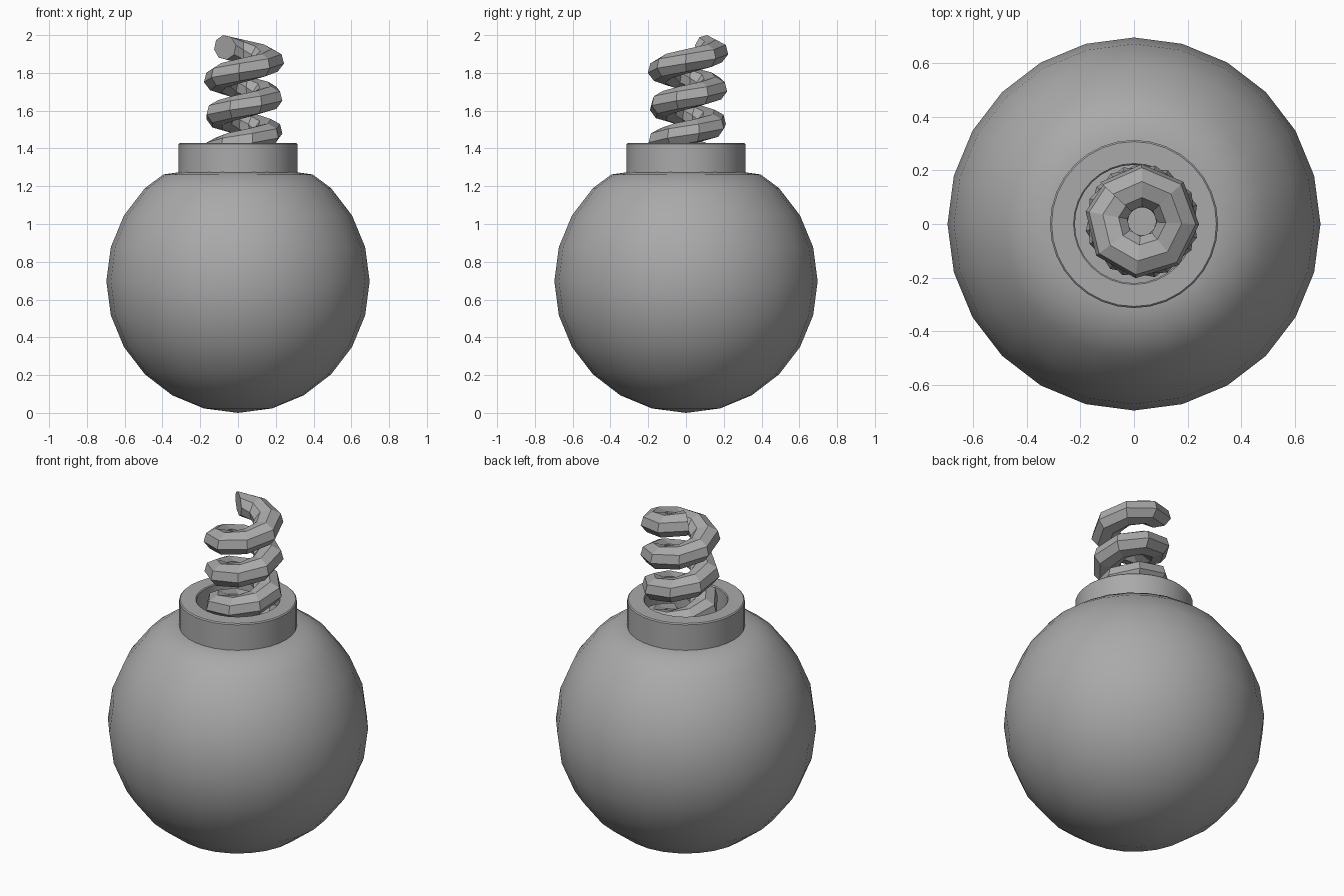
import bpy, bmesh, math
from math import cos, sin, radians

if "Cube" in bpy.data.objects:
    bpy.data.objects.remove(bpy.data.objects["Cube"])

grey = bpy.data.materials.new("plain grey")
grey.diffuse_color = (0.4, 0.4, 0.4, 1)
grey.use_nodes = True
grey.node_tree.nodes["Principled BSDF"].inputs["Base Color"].default_value = grey.diffuse_color


def finish(name, bm, smooth):
    bmesh.ops.remove_doubles(bm, verts=bm.verts, dist=1e-5)
    bmesh.ops.recalc_face_normals(bm, faces=bm.faces)
    mesh = bpy.data.meshes.new(name)
    bm.to_mesh(mesh)
    bm.free()
    obj = bpy.data.objects.new(name, mesh)
    bpy.context.collection.objects.link(obj)
    mesh.materials.append(grey)
    if smooth:
        bpy.ops.object.select_all(action='DESELECT')
        obj.select_set(True)
        bpy.context.view_layer.objects.active = obj
        bpy.ops.object.shade_smooth_by_angle(angle=radians(30))
    return obj


def lathe(name, profile, segments, closed=False):
    bm = bmesh.new()
    verts = [bm.verts.new((r, 0, z)) for r, z in profile]
    edges = [bm.edges.new(p) for p in zip(verts, verts[1:])]
    if closed:
        edges.append(bm.edges.new((verts[-1], verts[0])))
    bmesh.ops.spin(bm, geom=verts + edges, axis=(0, 0, 1), cent=(0, 0, 0),
                   angle=2 * math.pi, steps=segments)
    return finish(name, bm, True)


# Round body with a shallow flattened top
R, CZ = 0.697, 0.697
profile = [(R * sin(radians(a)), CZ - R * cos(radians(a))) for a in range(0, 136, 15)]
profile += [(0.395, 1.262), (0.30, 1.276), (0.0, 1.276)]
lathe("body", profile, 24)

# Hollow collar with a slightly bevelled rim
lathe("collar", [(0.314, 1.25), (0.314, 1.424), (0.308, 1.43),
                 (0.226, 1.43), (0.221, 1.425), (0.221, 1.25)], 32, True)

# Coiled fuse: eight-sided section swept along a helix, both ends capped
STEPS, TURN, PITCH, SIDES = 27, 46.7, 0.19, 8
bm = bmesh.new()
rings = []
for i in range(STEPS + 1):
    back = (STEPS - i) * TURN
    a = radians(137 - back)
    z = 1.935 - PITCH * back / 360
    ring = []
    for k in range(SIDES):
        t = radians(-10 + 360 * k / SIDES)
        r = 0.135 + 0.08 * cos(t)
        ring.append(bm.verts.new((0.03 + r * cos(a), 0.01 + r * sin(a), z + 0.066 * sin(t))))
    rings.append(ring)
for p, q in zip(rings, rings[1:]):
    for k in range(SIDES):
        n = (k + 1) % SIDES
        bm.faces.new((p[k], p[n], q[n], q[k]))
bm.faces.new(rings[0])
bm.faces.new(rings[-1])
finish("coiled_fuse", bm, False)
